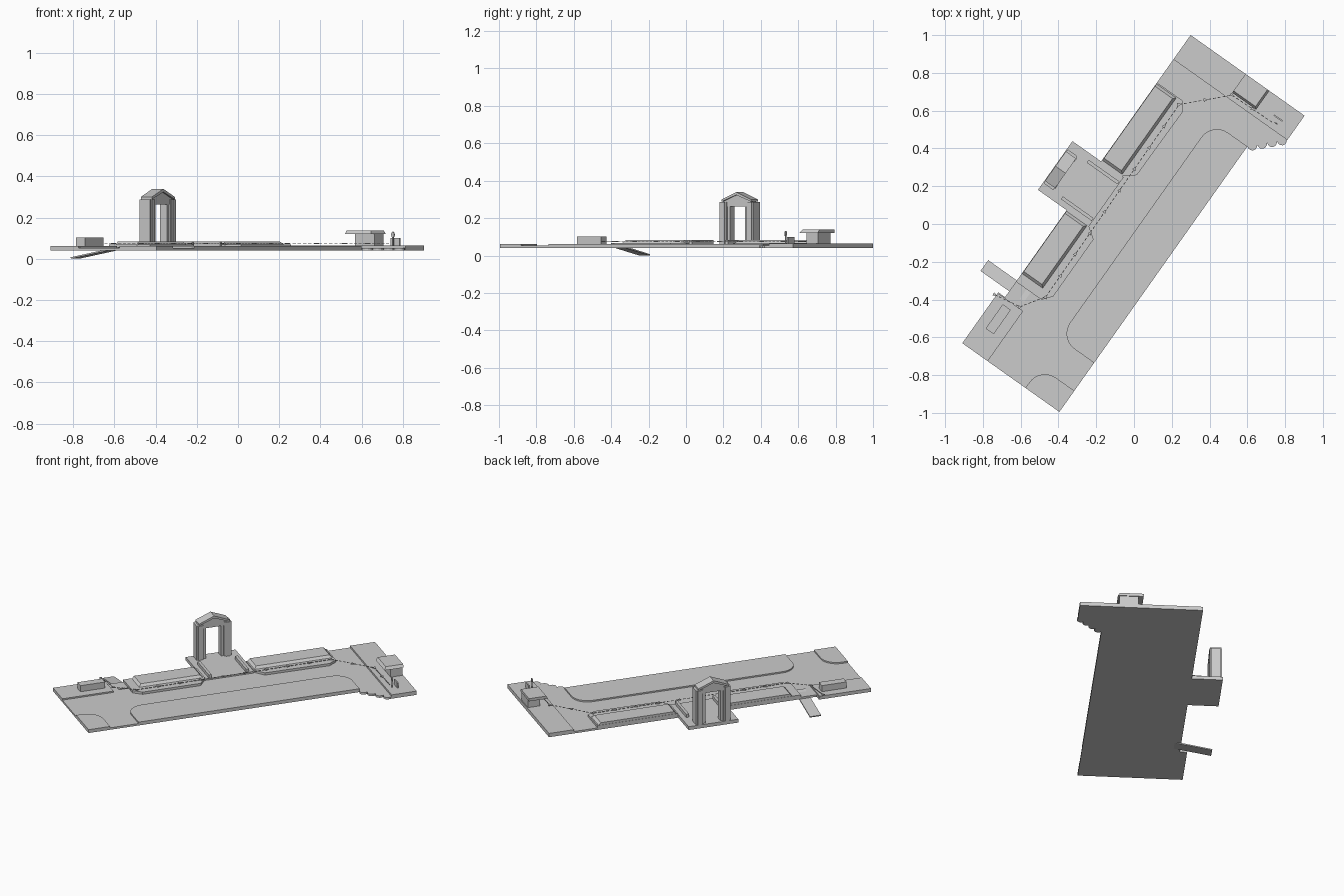
import bpy, bmesh, math
from mathutils import Matrix, Vector

if "Cube" in bpy.data.objects:
    bpy.data.objects.remove(bpy.data.objects["Cube"], do_unlink=True)

stone = bpy.data.materials.new("light_grey")
stone.use_nodes = True
stone.diffuse_color = (0.6, 0.6, 0.6, 1)
stone.node_tree.nodes["Principled BSDF"].inputs["Base Color"].default_value = (0.6, 0.6, 0.6, 1)

# Site frame: s runs along the plaza, t across it, z up
SITE = Matrix.Translation((-0.395, -0.995, 0)) @ Matrix.Rotation(math.radians(54.7), 4, "Z")


def finish(name, bm):
    bmesh.ops.recalc_face_normals(bm, faces=bm.faces)
    bm.transform(SITE)
    mesh = bpy.data.meshes.new(name)
    bm.to_mesh(mesh)
    bm.free()
    mesh.materials.append(stone)
    obj = bpy.data.objects.new(name, mesh)
    bpy.context.collection.objects.link(obj)
    return obj


def extrude(name, points, depth):
    """Extrude a closed outline of 3D points along a vector."""
    bm = bmesh.new()
    face = bm.faces.new([bm.verts.new(p) for p in points])
    new = bmesh.ops.extrude_face_region(bm, geom=[face])["geom"]
    bmesh.ops.translate(bm, vec=depth, verts=[v for v in new if isinstance(v, bmesh.types.BMVert)])
    return finish(name, bm)


def slab(name, outline, z0, z1):
    return extrude(name, [(s, t, z0) for s, t in outline], (0, 0, z1 - z0))


def box(name, s0, s1, t0, t1, z0, z1):
    return slab(name, [(s0, t0), (s1, t0), (s1, t1), (s0, t1)], z0, z1)


def tapered(name, s0, s1, t0, t1, z0, z1, inset):
    """Box whose top is drawn in by (s0, s1, t0, t1) insets."""
    a, b, c, d = inset
    bm = bmesh.new()
    low = [bm.verts.new((s, t, z0)) for s, t in ((s0, t0), (s1, t0), (s1, t1), (s0, t1))]
    s0, s1, t0, t1 = s0 + a, s1 - b, t0 + c, t1 - d
    top = [bm.verts.new((s, t, z1)) for s, t in ((s0, t0), (s1, t0), (s1, t1), (s0, t1))]
    bm.faces.new(low)
    bm.faces.new(top)
    for i in range(4):
        j = (i + 1) % 4
        bm.faces.new((low[i], low[j], top[j], top[i]))
    return finish(name, bm)


def arc(cs, ct, r, a0, a1, n=8):
    steps = [math.radians(a0 + (a1 - a0) * i / n) for i in range(n + 1)]
    return [(cs + r * math.cos(a), ct + r * math.sin(a)) for a in steps]


BOTTOM, GROUND, PAVED = 0.04, 0.053, 0.062

# Scalloped edge between the main plaza and the wider end
scallops = []
for k in range(4):
    mid = 1.722 + 0.15 * (k + 0.5) / 4
    scallops += arc(mid, 1.722 - mid, 0.0255, 135, 315, 6)[:-1]

# Ground and raised paving
slab("plaza_base", [(0, 0), (1.722, 0)] + scallops + [
    (1.872, -0.15), (2.03, -0.153), (2.03, 0.586), (0.33, 0.586), (0.33, 0.63), (0, 0.63)], BOTTOM, GROUND)
box("end_paving", 1.872, 2.03, -0.153, 0.586, BOTTOM, 0.065)
box("start_paving", 0, 0.325, 0.465, 0.63, BOTTOM, PAVED)
slab("long_lawn", [(0.318, 0), (1.722, 0)] + arc(1.622, 0.127, 0.1, 0, 90)
     + arc(0.418, 0.127, 0.1, 90, 180), BOTTOM, PAVED)
slab("corner_lawn", [(0, 0), (0.137, 0)] + arc(0.037, 0.12, 0.1, 0, 90) + [(0, 0.22)], BOTTOM, PAVED)
box("gate_platform", 0.894, 1.21, 0.44, 0.772, BOTTOM, PAVED)

# Planting beds with chamfered kerbs
slab("lower_kerb", [(0.43, 0.586), (0.43, 0.42), (0.48, 0.38), (0.85, 0.38), (0.9, 0.45), (0.9, 0.586)],
     BOTTOM, 0.068)
slab("upper_kerb", [(1.21, 0.586), (1.21, 0.45), (1.26, 0.39), (1.67, 0.385), (1.722, 0.42), (1.722, 0.586)],
     BOTTOM, 0.068)
tapered("lower_bed", 0.478, 0.895, 0.445, 0.584, 0.062, 0.083, (0.02, 0.02, 0.02, 0))
tapered("upper_bed", 1.213, 1.72, 0.45, 0.584, 0.062, 0.083, (0.02, 0.02, 0.02, 0))

# Low walls on the platform
for name, s in (("left_low_wall", 0.933), ("right_low_wall", 1.17)):
    box(name, s - 0.009, s + 0.009, 0.445, 0.645, PAVED, 0.083)

# Gate: mirrored stepped pillars, lintel and gabled roof
MID = 1.05
for name, side in (("left", -1), ("right", 1)):
    a, b, c = (MID + side * d for d in (0.11, 0.065, 0.048))
    box(name + "_pillar", min(a, b), max(a, b), 0.706, 0.766, PAVED, 0.287)
    box(name + "_inner_column", min(b, c), max(b, c), 0.715, 0.757, PAVED, 0.287)
    m = MID + side * 0.088
    box(name + "_buttress", m - 0.013, m + 0.013, 0.7, 0.772, PAVED, 0.287)
box("gate_lintel", MID - 0.09, MID + 0.09, 0.712, 0.76, 0.262, 0.29)
gable = [(-0.096, 0.288), (-0.096, 0.3), (0, 0.339), (0.096, 0.3), (0.096, 0.288), (0, 0.324)]
extrude("gate_roof", [(MID + s, 0.703, z) for s, z in gable], (0, 0.066, 0))
extrude("gate_pediment", [(MID - 0.09, 0.712, 0.288), (MID + 0.09, 0.712, 0.288), (MID, 0.325, 0.0)][:2]
        + [(MID, 0.712, 0.325)], (0, 0.048, 0))

# Kiosk with an overhanging roof
box("kiosk_body", 1.95, 2.025, 0.085, 0.2, 0.06, 0.124)
tapered("kiosk_roof", 1.908, 2.03, 0.075, 0.23, 0.12, 0.138, (0.012, 0, 0.012, 0))

# Sign post and board beside the kiosk
box("sign_board", 1.935, 1.943, -0.075, -0.02, 0.06, 0.1)
box("sign_post", 1.907, 1.913, -0.056, -0.05, 0.06, 0.115)
disc = [(1.907, -0.053 + 0.009 * math.cos(i * math.pi / 6), 0.117 + 0.014 * math.sin(i * math.pi / 6))
        for i in range(12)]
extrude("sign_head", disc, (0.006, 0, 0))

# Long block and sloping ramp
box("long_block", 0.135, 0.292, 0.522, 0.574, 0.06, 0.102)
extrude("ramp", [(0.368, 0.49, 0.058), (0.368, 0.772, 0.007), (0.368, 0.77, 0), (0.368, 0.49, 0.05)],
        (0.07, 0, 0))

# Dashed route with arrow markers
route = [Vector(p) for p in ((0.309, 0.637), (0.334, 0.492), (0.456, 0.411),
                             (1.695, 0.423), (1.897, 0.223), (1.903, -0.044))]
arrows = (1, 1, 9, 2, 2)
for leg, (p, q) in enumerate(zip(route, route[1:])):
    along = (q - p).normalized()
    side = Vector((-along.y, along.x)) * 0.002
    length = (q - p).length
    dashes = max(2, round(length / 0.026))
    for i in range(dashes):
        a = p + along * (length * i / dashes)
        b = a + along * (length * 0.6 / dashes)
        slab("route_dash", [a - side, b - side, b + side, a + side], 0.073, 0.076)
    for i in range(arrows[leg]):
        c = p + along * (length * i / arrows[leg])
        slab("route_arrow", [c - along * 0.01 - side * 5, c + along * 0.013, c - along * 0.01 + side * 5],
             0.072, 0.077)
